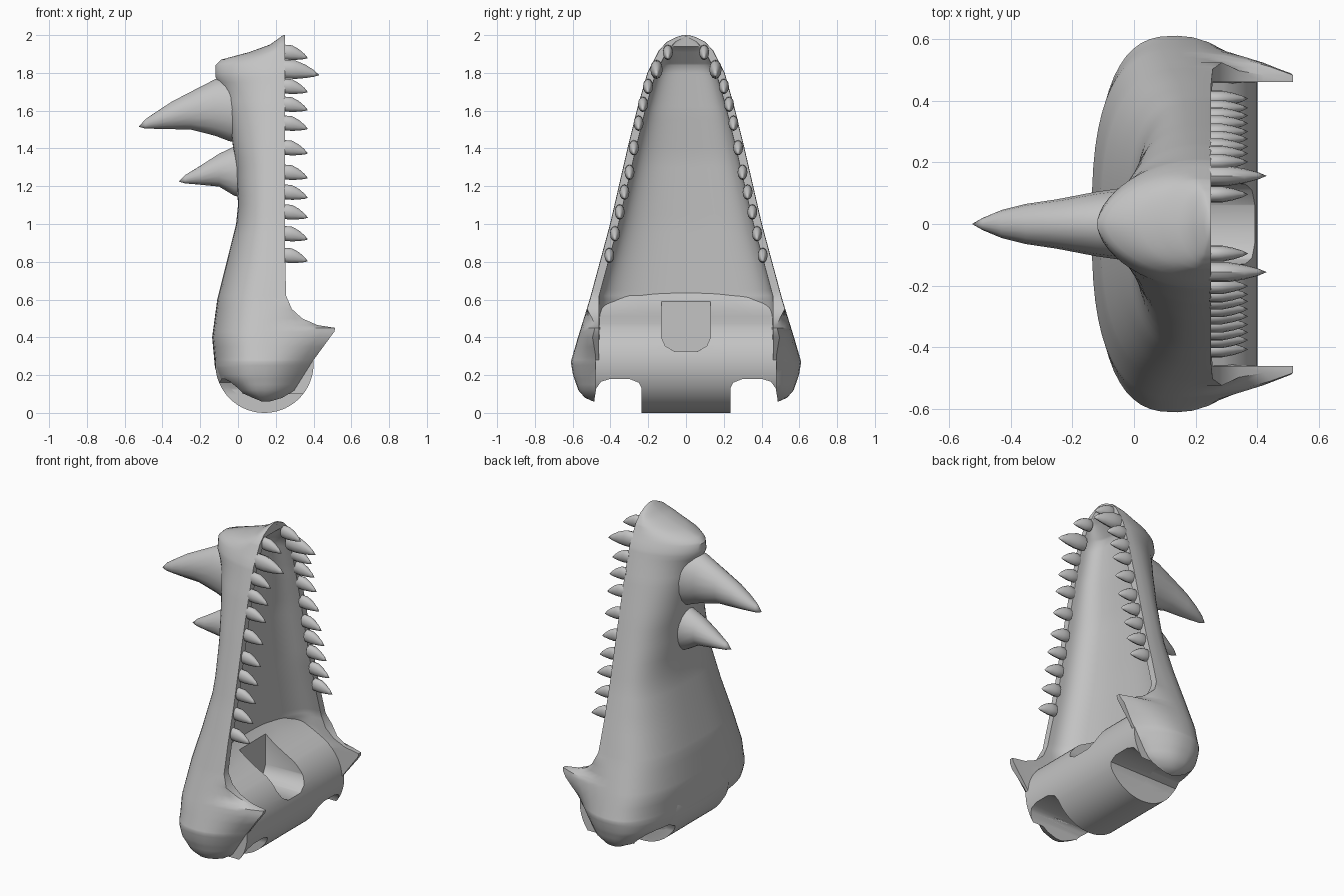
import bpy, bmesh, math

cube = bpy.data.objects.get("Cube")
if cube:
    bpy.data.objects.remove(cube, do_unlink=True)

GREY = (0.55, 0.55, 0.55, 1)
mat = bpy.data.materials.new("plain_grey")
mat.use_nodes = True
mat.diffuse_color = GREY
mat.node_tree.nodes["Principled BSDF"].inputs["Base Color"].default_value = GREY


def finish(name, bm, smooth=True):
    """Turn a bmesh into a shaded object."""
    bmesh.ops.recalc_face_normals(bm, faces=bm.faces)
    mesh = bpy.data.meshes.new(name)
    bm.to_mesh(mesh)
    bm.free()
    obj = bpy.data.objects.new(name, mesh)
    bpy.context.collection.objects.link(obj)
    mesh.materials.append(mat)
    if smooth:
        shade(obj)
    return obj


def activate(obj):
    bpy.ops.object.select_all(action='DESELECT')
    obj.select_set(True)
    bpy.context.view_layer.objects.active = obj


def shade(obj):
    activate(obj)
    bpy.ops.object.shade_smooth_by_angle(angle=math.radians(40))


def bridge(bm, a, b):
    """Quads between two closed rings of equal length."""
    for i in range(len(a)):
        j = (i + 1) % len(a)
        bm.faces.new((a[i], a[j], b[j], b[i]))


def loft(name, outlines):
    """Closed solid through matching outlines."""
    bm = bmesh.new()
    loops = [[bm.verts.new(p) for p in ring] for ring in outlines]
    for a, b in zip(loops, loops[1:]):
        bridge(bm, a, b)
    bm.faces.new(loops[0])
    bm.faces.new(loops[-1])
    return finish(name, bm, smooth=False)


def at(keys, z):
    """Linear reading of a (height, value) profile."""
    if z <= keys[0][0]:
        return keys[0][1]
    for (z0, v0), (z1, v1) in zip(keys, keys[1:]):
        if z <= z1:
            return v0 + (v1 - v0) * (z - z0) / (z1 - z0)
    return keys[-1][1]


# Jaw shell profiles by height: half width, back, rim, rim half width, widest line, palate, roundness
width = [(.06, .49), (.08, .535), (.12, .57), (.2, .598), (.27, .61), (.4, .572), (.6, .51), (1, .402),
         (1.4, .31), (1.62, .256), (1.8, .205), (1.92, .143), (1.965, .1), (1.99, .05), (2, .015)]
back = [(.06, .1), (.1, -.01), (.18, -.1), (.24, -.122), (.4, -.137), (.6, -.11), (.8, -.06),
        (1, -.01), (1.1, 0), (1.3, -.01), (1.5, -.04), (1.7, -.08), (1.78, -.12), (1.84, -.12),
        (1.87, -.09), (1.91, .06), (1.95, .17), (2, .24)]
rim = [(.06, .18), (.08, .24), (.12, .3), (.28, .4), (.43, .51), (.45, .515), (.465, .42), (.5, .34),
       (.55, .285), (.62, .255), (.8, .25)]
edge = [(.3, .478), (.4, .495), (.46, .48), (.52, .505), (.62, .9)]
widest = [(.4, .14), (.8, .2), (1.9, .2), (2, .247)]
palate = [(.06, .14), (.28, .06), (.6, .06), (1, .07), (1.35, .09), (1.6, .125), (1.84, .145),
          (1.92, .22), (1.94, .245), (2, .249)]
roundness = [(.06, 3.2), (.3, 2.7), (1.1, 2.6), (1.4, 2.25), (1.75, 1.75)]

STRAIGHT, ARC = 5, 14


def curve(w, x0, x1, p, count):
    """Quarter superellipse from the side to the centre line."""
    pts = []
    for i in range(count + 1):
        t = math.pi / 2 * i / count
        c = max(0, math.cos(t)) if i < count else 0
        pts.append((x0 + (x1 - x0) * math.sin(t) ** (2 / p), w * c ** (2 / p)))
    return pts


def section(z):
    w, r, m = at(width, z), at(rim, z), at(widest, z)
    tuck = w - min(w - .002, at(edge, z))
    outer = []
    for i in range(STRAIGHT):
        f = 1 - i / STRAIGHT
        outer.append((m + (r - m) * f, w - tuck * f * f))
    outer += curve(w, m, at(back, z), at(roundness, z), ARC)
    inner = curve(max(.003, min(w - .045, .46)), r, at(palate, z), 4 if z < .6 else 2.8, STRAIGHT + ARC)

    def full(half):
        return half + [(x, -y) for x, y in half[-2::-1]]
    return [(x, y, z) for x, y in full(outer) + full(inner)[::-1]]


heights = {k[0] for prof in (width, back, rim, palate) for k in prof}
heights |= {round(.1 + .05 * i, 2) for i in range(37)}
bm = bmesh.new()
rings = [[bm.verts.new(p) for p in section(z)] for z in sorted(heights)]
for a, b in zip(rings, rings[1:]):
    bridge(bm, a, b)
for ring in (rings[0], rings[-1]):
    n = len(ring)
    for i in range(n // 2 - 1):
        bm.faces.new((ring[i], ring[i + 1], ring[n - 2 - i], ring[n - 1 - i]))
shell = finish("jaw_shell", bm, smooth=False)

# Hinge barrel with a ramp up to the palate; its back tapers to stay within the shell
R, CX = .26, .14
arc = [math.radians(55 - 5 * i) for i in range(54)]
outline = [(CX + R * math.cos(t), R + R * math.sin(t)) for t in arc]
outline += [(.02, .64), (.06, .635), (.1, .59), (.16, .545), (.22, .51)]


def barrel_ring(y):
    squeeze = 1 - 1.9 * max(0, abs(y) - .25)
    return [(CX + (x - CX) * (squeeze if x < CX else 1), y * (1 - .6 * max(0, z - .5)), z) for x, z in outline]


barrel = loft("hinge_barrel", [barrel_ring(y) for y in (-.48, -.36, -.25, .25, .36, .48)])

# Cutters: two hinge notches underneath and the central slot
notch = [(.235, -.1), (.235, .13), (.25, .16), (.3, .18), (.4, .18), (.45, .165), (.475, .13), (.485, .07), (.485, -.1)]
slot = [(-.13, .8), (-.13, .4), (-.11, .355), (-.06, .325), (.06, .325), (.11, .355), (.13, .4), (.13, .8)]


def cut(target, pts, x0, x1):
    cutter = loft("cutter", [[(x, y, z) for y, z in pts] for x in (x0, x1)])
    cutter.hide_render = True
    activate(target)
    mod = target.modifiers.new("cut", 'BOOLEAN')
    mod.operation, mod.solver, mod.object = 'DIFFERENCE', 'EXACT', cutter
    bpy.ops.object.modifier_apply(modifier=mod.name)
    bpy.data.objects.remove(cutter, do_unlink=True)


for part in (shell, barrel):
    for side in (1, -1):
        cut(part, [(side * y, z) for y, z in notch], -1, 1)
cut(barrel, slot, .1, 1)
for part in (shell, barrel):
    shade(part)


def spike(name, stations, tip, y=0, sides=16):
    """Curved cone along x; stations are (x, z, half width, half height)."""
    bm = bmesh.new()
    loops = []
    for x, z, ry, rz in stations:
        angles = [2 * math.pi * i / sides for i in range(sides)]
        loops.append([bm.verts.new((x, y + ry * math.cos(a), z + rz * math.sin(a))) for a in angles])
    for a, b in zip(loops, loops[1:]):
        bridge(bm, a, b)
    bm.faces.new(loops[0])
    end = bm.verts.new((tip[0], y, tip[1]))
    for i in range(sides):
        bm.faces.new((loops[-1][i], loops[-1][(i + 1) % sides], end))
    return finish(name, bm)


# Horns on the snout
spike("large_horn", [(.04, 1.6, .13, .18), (-.05, 1.61, .115, .17), (-.12, 1.617, .105, .15), (-.25, 1.6, .08, .1),
                     (-.35, 1.575, .065, .073), (-.43, 1.55, .045, .046), (-.49, 1.53, .02, .025)], (-.525, 1.515))
spike("small_horn", [(.06, 1.28, .1, .15), (-.02, 1.28, .09, .13), (-.1, 1.285, .075, .087),
                     (-.2, 1.258, .05, .05), (-.28, 1.237, .02, .022)], (-.315, 1.225))

# Teeth along both rims
teeth = [(.1, 1.91), (.16, 1.82), (.205, 1.73), (.232, 1.635), (.255, 1.535), (.28, 1.405),
         (.303, 1.275), (.33, 1.17), (.355, 1.065), (.38, .95), (.41, .835)]
for i, (y, z) in enumerate(teeth):
    big = 1.25 if i == 1 else 1
    reach = .18 if i == 1 else .12
    shape = [(-.06, .0, .9), (0, 0, 1), (.3, -.08, 1), (.6, -.3, .72), (.85, -.58, .35)]
    stations = [(.25 + reach * f, z + .04 * d, .026 * big * s, .039 * big * s) for f, d, s in shape]
    for side, label in ((1, "left"), (-1, "right")):
        spike(f"{label}_tooth_{i + 1}", stations, (.25 + reach, z - .032), side * (y - .004), 12)
